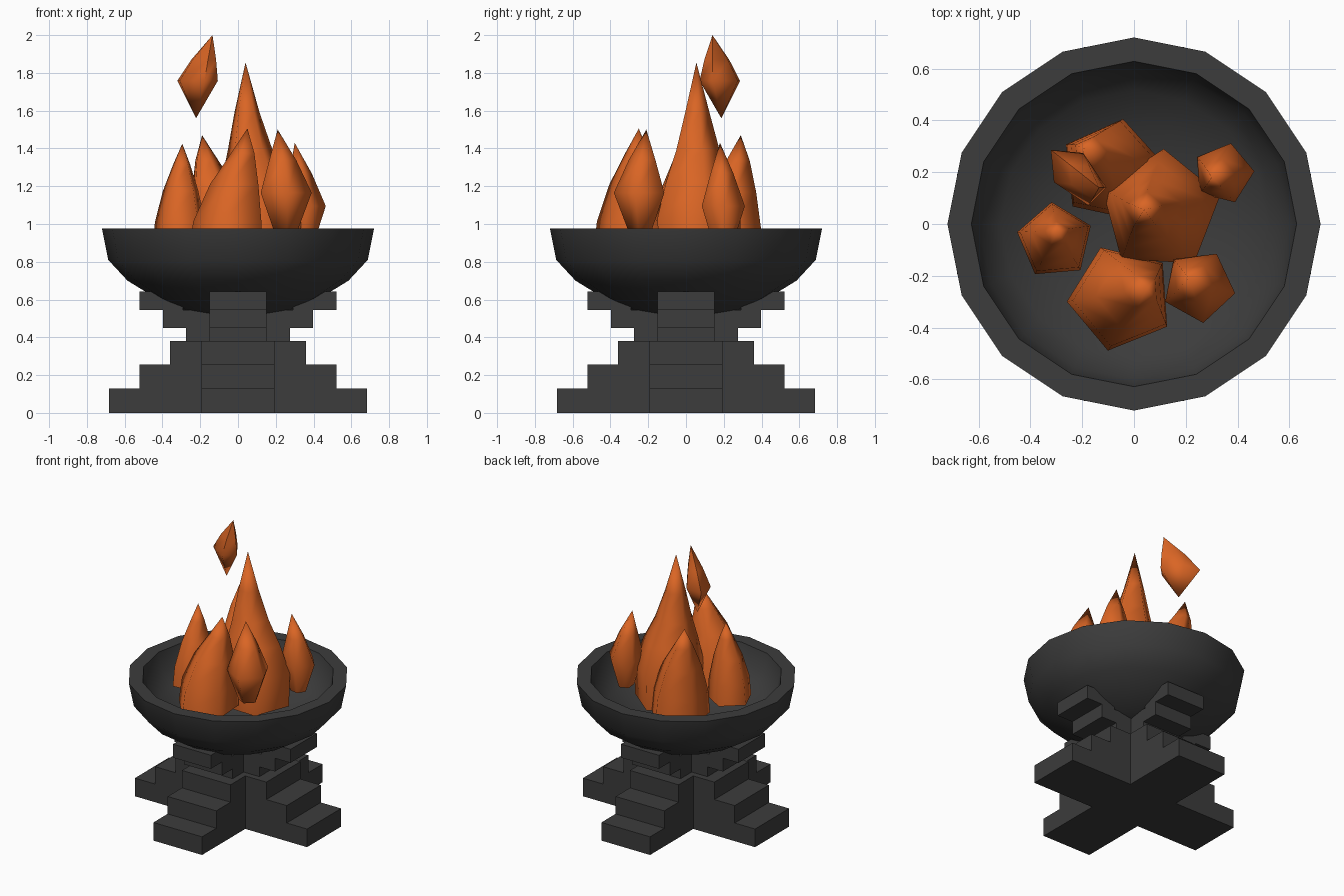
import bpy, bmesh
from math import radians, sin, cos, pi
from mathutils import Vector

if "Cube" in bpy.data.objects:
    bpy.data.objects.remove(bpy.data.objects["Cube"])


def material(name, rgb):
    m = bpy.data.materials.new(name)
    m.diffuse_color = (*rgb, 1)
    m.use_nodes = True
    m.node_tree.nodes["Principled BSDF"].inputs["Base Color"].default_value = m.diffuse_color
    return m


STONE = material("charcoal", (0.045, 0.045, 0.045))
FIRE = material("flame_orange", (0.70, 0.13, 0.018))


def finish(bm, name, mat, smooth=None):
    bmesh.ops.recalc_face_normals(bm, faces=bm.faces[:])
    me = bpy.data.meshes.new(name)
    bm.to_mesh(me)
    bm.free()
    ob = bpy.data.objects.new(name, me)
    bpy.context.collection.objects.link(ob)
    me.materials.append(mat)
    if smooth:
        me.shade_smooth()
        me.set_sharp_from_angle(angle=radians(smooth))
    return ob


def prism(bm, pts, z0, z1):
    lo = [bm.verts.new((x, y, z0)) for x, y in pts]
    hi = [bm.verts.new((x, y, z1)) for x, y in pts]
    bm.faces.new(lo[::-1])
    bm.faces.new(hi)
    n = len(pts)
    for i in range(n):
        j = (i + 1) % n
        bm.faces.new((lo[i], lo[j], hi[j], hi[i]))


def turn(x, y, k):
    for _ in range(k):
        x, y = -y, x
    return x, y


def cross(bm, half, reach, z0, z1):
    corner = [(reach, -half), (reach, half), (half, half)]
    prism(bm, [turn(x, y, k) for k in range(4) for x, y in corner], z0, z1)


# Stepped cross-shaped foot
bm = bmesh.new()
for reach, z0, z1 in ((0.683, 0, 0.13), (0.522, 0.13, 0.255), (0.36, 0.255, 0.38)):
    cross(bm, 0.193, reach, z0, z1)
finish(bm, "stepped_foot", STONE)

# Inverted steps carrying the bowl; top blocks stop inside the bowl's wall
bm = bmesh.new()
cross(bm, 0.15, 0.275, 0.38, 0.45)
cross(bm, 0.15, 0.398, 0.45, 0.545)
block = [(0.29, -0.15), (0.522, -0.15), (0.522, 0.15), (0.29, 0.15)]
for k in range(4):
    prism(bm, [turn(x, y, k) for x, y in block], 0.545, 0.642)
finish(bm, "bowl_support", STONE)


def rings(bm, ring_list, n, phase=0.0, squash=1.0):
    """Loft (x, y, z, radius) rings, squashed across the first corner's direction."""
    along = Vector((cos(phase), sin(phase)))
    across = Vector((-sin(phase), cos(phase))) * squash
    prev = None
    for x, y, z, r in ring_list:
        cur = []
        for i in range(n if r else 1):
            a = 2 * pi * i / n
            p = Vector((x, y)) + r * (along * cos(a) + across * sin(a))
            cur.append(bm.verts.new((p.x, p.y, z)))
        if prev:
            for i in range(n):
                j = (i + 1) % n
                if len(prev) == 1:
                    bm.faces.new((prev[0], cur[j], cur[i]))
                elif len(cur) == 1:
                    bm.faces.new((prev[i], prev[j], cur[0]))
                else:
                    bm.faces.new((prev[i], prev[j], cur[j], cur[i]))
        elif len(cur) > 1:
            bm.faces.new(cur[::-1])
        prev = cur


# Thick sixteen-sided bowl
profile = [(0, 0.51), (0.15, 0.515), (0.29, 0.542), (0.43, 0.605), (0.585, 0.70), (0.687, 0.81), (0.72, 0.975),
           (0.628, 0.975), (0.60, 0.845), (0.515, 0.76), (0.38, 0.69), (0.25, 0.645), (0, 0.61)]
bm = bmesh.new()
rings(bm, [(0, 0, z, r) for r, z in profile], 16)
finish(bm, "bowl", STONE, 50)


# Flames: base centre, tip, radius, turn, squash, profile of (height, radius, lean) shares
TALL = [(0, 0.96, 0), (0.22, 1, 0.05), (0.40, 0.78, 0.3), (0.56, 0.52, 0.65), (0.75, 0.29, 0.9), (1, 0, 1)]
BROAD = [(0, 1, 0), (0.25, 0.93, 0.08), (0.55, 0.66, 0.4), (0.80, 0.32, 0.8), (1, 0, 1)]
BULB = [(0, 0.45, 0), (0.38, 1, 0), (0.70, 0.53, 0.4), (1, 0, 1)]
SPARK = [(0, 0, 0), (0.45, 1, 0), (0.70, 0.62, 0.4), (1, 0, 1)]
FLAMES = {
    "main_flame": ((0.105, 0.05, 0.80), (0.04, 0.055, 1.855), 0.24, 15, 1, TALL),
    "front_flame": ((-0.05, -0.285, 0.85), (0.05, -0.25, 1.505), 0.21, 40, 1, BROAD),
    "front_right_flame": ((0.25, -0.24, 0.96), (0.21, -0.21, 1.50), 0.143, -11, 1, BULB),
    "left_flame": ((-0.305, -0.065, 0.87), (-0.295, -0.03, 1.425), 0.15, 23, 1, BROAD),
    "back_left_flame": ((-0.085, 0.205, 0.80), (-0.19, 0.29, 1.47), 0.205, 6, 1, BROAD),
    "right_flame": ((0.345, 0.195, 0.89), (0.30, 0.18, 1.43), 0.12, 4, 1, BULB),
    "floating_flame": ((-0.222, 0.187, 1.56), (-0.135, 0.14, 2.0), 0.14, 135, 0.6, SPARK),
}
for name, (base, tip, radius, angle, squash, shape) in FLAMES.items():
    bm = bmesh.new()
    a, b = Vector(base), Vector(tip)
    loft = []
    for h, r, lean in shape:
        p = a.lerp(b, lean)
        loft.append((p.x, p.y, a.z + (b.z - a.z) * h, radius * r))
    rings(bm, loft, 5, radians(angle), squash)
    finish(bm, name, FIRE, 75)
